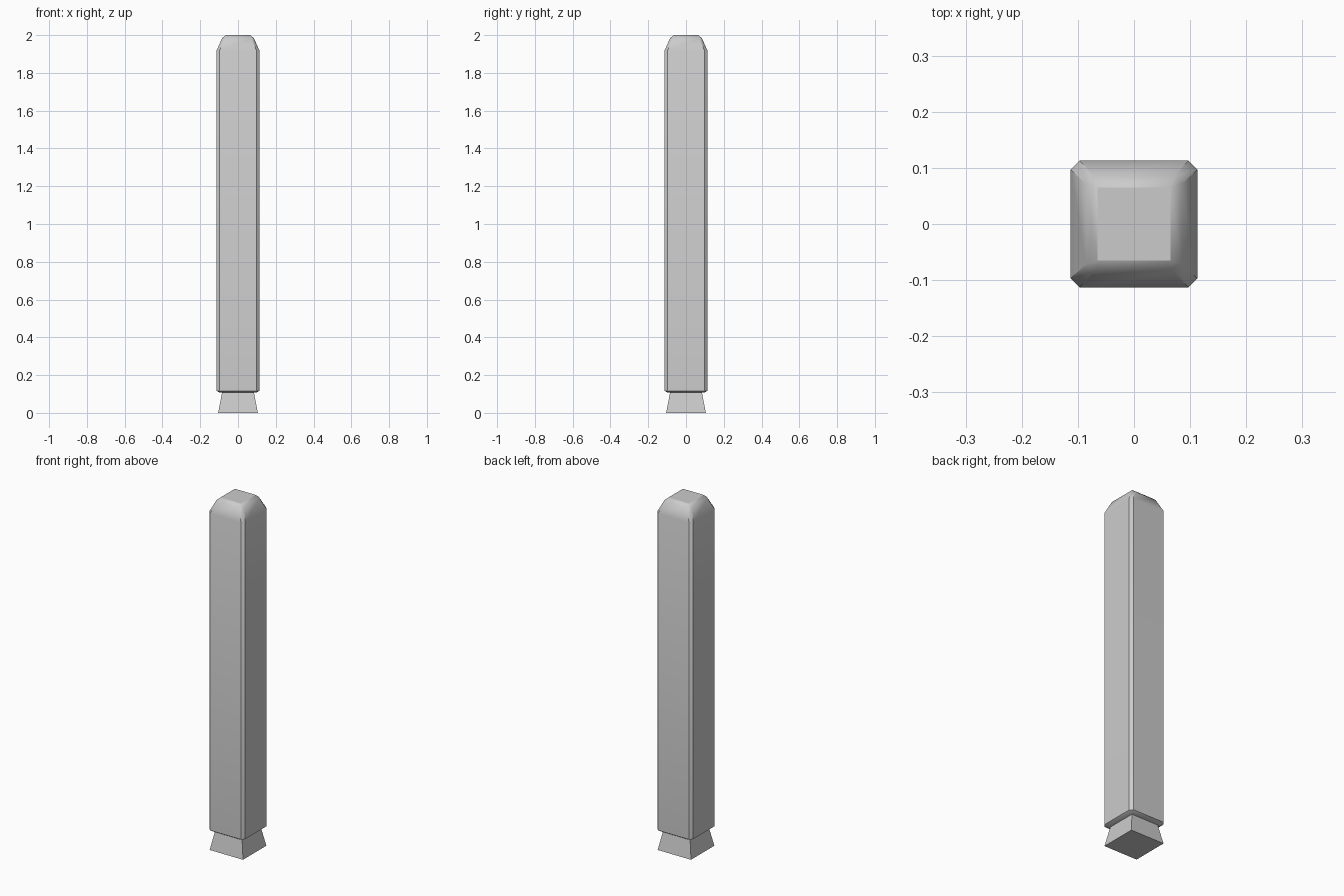
import bpy, bmesh, math

if "Cube" in bpy.data.objects:
    bpy.data.objects.remove(bpy.data.objects["Cube"])


def ring(half, chamfer, z):
    """Square ring with chamfered corners, eight points."""
    a, b = half, half - chamfer
    return [(x, y, z) for x, y in ((a, -b), (a, b), (b, a), (-b, a),
                                   (-a, b), (-a, -b), (-b, -a), (b, -a))]


def loft(name, rings):
    """Join stacked rings into a closed solid."""
    bm = bmesh.new()
    loops = [[bm.verts.new(p) for p in r] for r in rings]
    n = len(loops[0])
    for low, high in zip(loops, loops[1:]):
        for i in range(n):
            j = (i + 1) % n
            bm.faces.new((low[i], low[j], high[j], high[i]))
    bm.faces.new(loops[0][::-1])
    bm.faces.new(loops[-1])
    bmesh.ops.remove_doubles(bm, verts=bm.verts, dist=1e-5)
    bmesh.ops.recalc_face_normals(bm, faces=bm.faces)
    mesh = bpy.data.meshes.new(name)
    bm.to_mesh(mesh)
    bm.free()
    obj = bpy.data.objects.new(name, mesh)
    bpy.context.collection.objects.link(obj)
    return obj


# Tall post with chamfered edges and a softened, tapered top
post = loft("post", [
    ring(0.10, 0.013, 0.108),
    ring(0.113, 0.016, 0.117),
    ring(0.113, 0.016, 1.92),
    ring(0.085, 0.014, 1.983),
    ring(0.065, 0.0, 2.0),
])
bpy.ops.object.select_all(action='DESELECT')
post.select_set(True)
bpy.context.view_layer.objects.active = post
bpy.ops.object.shade_smooth_by_angle(angle=math.radians(35))

# Flared square foot, narrower where it meets the post
foot = loft("foot", [ring(0.105, 0.0, 0.0), ring(0.084, 0.0, 0.11)])
